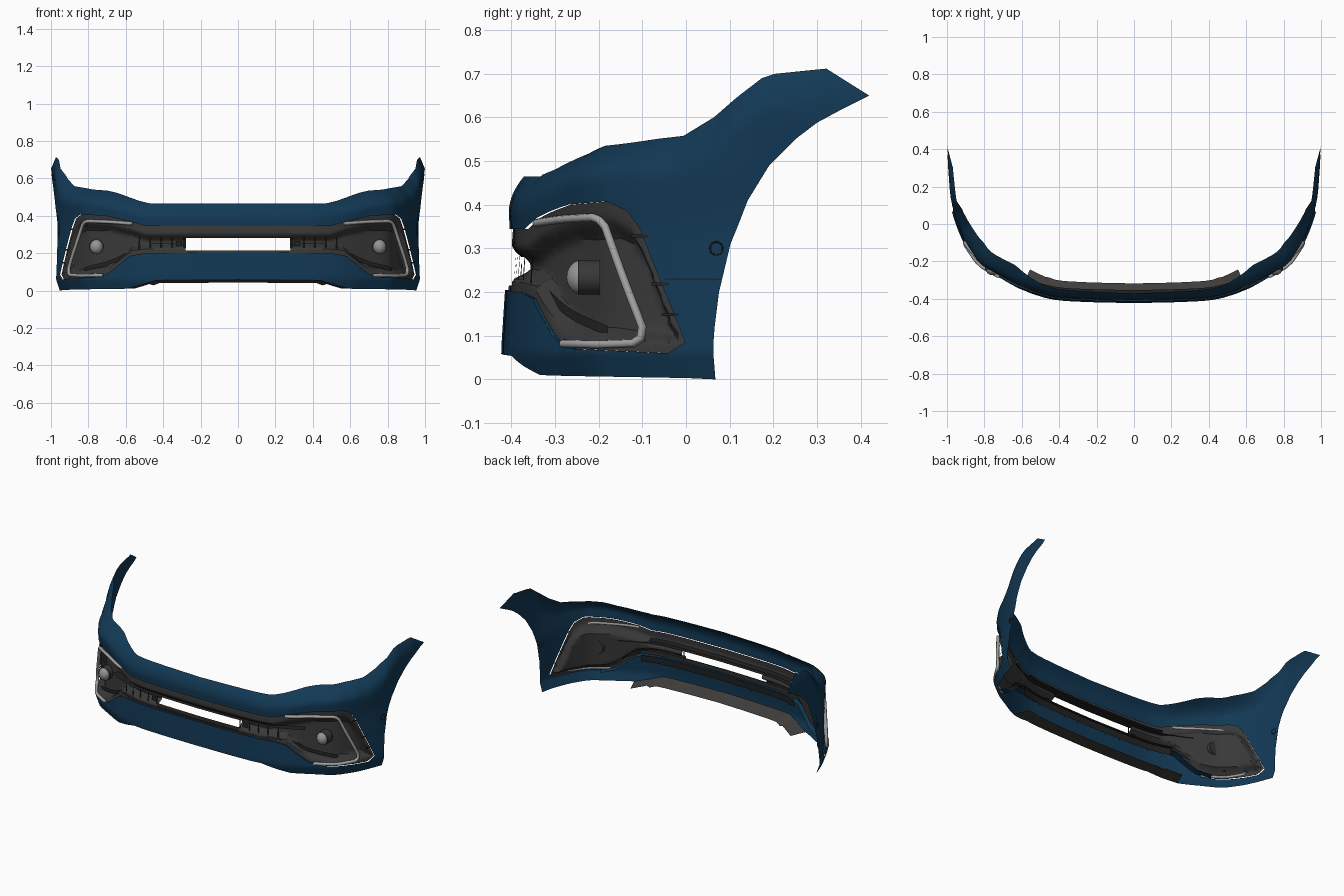
import bpy
import math
from mathutils import Vector

default_cube = bpy.data.objects.get("Cube")
if default_cube:
    bpy.data.objects.remove(default_cube, do_unlink=True)


def material(name, colour):
    mat = bpy.data.materials.new(name)
    mat.use_nodes = True
    rgba = (*colour, 1)
    mat.diffuse_color = rgba
    mat.node_tree.nodes["Principled BSDF"].inputs["Base Color"].default_value = rgba
    return mat


BLUE = material("deep blue paint", (.006, .04, .09))
TRIM = material("dark grey trim", (.04, .04, .04))
BLACK = material("black plastic", (.016, .016, .016))
SILVER = material("silver strip", (.36, .36, .36))
GLASS = material("lamp grey", (.3, .3, .3))
LIP = material("warm grey plastic", (.055, .053, .05))

# Station p runs along the plan: it equals x on the front and y + 1 on the side
PLAN = [(0, 0, -.418), (.3, .3, -.41), (.45, .45, -.395), (.6, .6, -.345),
        (.72, .72, -.28), (.78, .82, -.22), (.85, .875, -.15), (.9, .905, -.1),
        (1, .947, 0), (1.1, .975, .1), (1.25, .99, .25), (1.42, 1, .42)]
TOP = [(0, .465), (.48, .465), (.55, .48), (.74, .535), (.97, .558),
       (1.05, .6), (1.17, .69), (1.2, .7), (1.32, .712), (1.42, .65)]
BOTTOM = [(0, .058), (.44, .055), (.52, .03), (.6, .01), (1, .003), (1.064, 0),
          (1.066, .12), (1.075, .2), (1.1, .31), (1.14, .41), (1.19, .49),
          (1.25, .55), (1.3, .588), (1.35, .615), (1.42, .65)]
OPEN_TOP = [(0, .345), (.5, .345), (.58, .37), (.72, .4), (.81, .408),
            (.86, .385), (.89, .34), (1, .085)]
OPEN_LOW = [(0, .205), (.5, .2), (.58, .185), (.7, .09), (.75, .07),
            (.96, .06), (1, .085)]
SHOULDER = [(0, .04), (.5, .05), (.68, .09), (.85, .085), (1, .06),
            (1.07, .05), (1.12, .03), (1.3, .025), (1.42, 0)]
SECTION = [(0, .015), (.06, -.006), (.2, .003), (.35, .014), (.44, .008), (.6, 0)]


def lookup(table, p):
    """Straight interpolation in a table of pairs."""
    if p <= table[0][0]:
        return table[0][1]
    for (a, va), (b, vb) in zip(table, table[1:]):
        if p <= b:
            return va + (vb - va) * (p - a) / (b - a)
    return table[-1][1]


def plan_slope(i):
    a, b = PLAN[max(i - 1, 0)], PLAN[min(i + 1, len(PLAN) - 1)]
    return Vector((b[1] - a[1], b[2] - a[2])) / (b[0] - a[0])


def plan(p):
    """Smooth plan curve, with its inward normal."""
    i = 0
    while i < len(PLAN) - 2 and p > PLAN[i + 1][0]:
        i += 1
    a, b = PLAN[i], PLAN[i + 1]
    h = b[0] - a[0]
    t = (p - a[0]) / h
    s = t * t * (3 - 2 * t)
    start, end = Vector(a[1:]), Vector(b[1:])
    ma, mb = plan_slope(i), plan_slope(i + 1)
    point = start.lerp(end, s) + h * (t * (1 - t) ** 2 * ma - t * t * (1 - t) * mb)
    tangent = ma.lerp(mb, t).normalized()
    return point, Vector((-tangent.y, tangent.x))


def skin(p, z, inset=0.0):
    point, normal = plan(p)
    reach = max(0, 1 - (lookup(TOP, p) - z) / .09)
    depth = lookup(SECTION, z) + lookup(SHOULDER, p) * reach ** 2 + inset
    spot = point + normal * depth
    return Vector((0 if p == 0 else spot.x, spot.y, z))


def finish(obj, mat, mirror=True, angle=35):
    obj.data.materials.append(mat)
    if mirror:
        mod = obj.modifiers.new("Mirror", "MIRROR")
        mod.use_mirror_merge = True
    bpy.ops.object.select_all(action="DESELECT")
    obj.select_set(True)
    bpy.context.view_layer.objects.active = obj
    if obj.type == "MESH":
        bpy.ops.object.shade_smooth_by_angle(angle=math.radians(angle))


def stations(start, end, *tables):
    """Even stations plus every table corner between two ends."""
    count = max(2, round((end - start) / .02))
    found = {start + (end - start) * i / count for i in range(count + 1)}
    found |= {key for table in tables for key, value in table if start < key < end}
    return sorted(found)


def sheet(name, mat, columns, rows, place):
    """Grid surface; place(p, v) gives (p, z, inset)."""
    verts = [skin(*place(p, r / rows)) for p in columns for r in range(rows + 1)]
    faces = []
    for c in range(len(columns) - 1):
        for r in range(rows):
            k = c * (rows + 1) + r
            faces.append((k, k + rows + 1, k + rows + 2, k + 1))
    mesh = bpy.data.meshes.new(name)
    mesh.from_pydata(verts, [], faces)
    mesh.validate()
    obj = bpy.data.objects.new(name, mesh)
    bpy.context.collection.objects.link(obj)
    finish(obj, mat)
    return obj


def between(low, high, v):
    return low + (high - low) * v


def open_top(p):
    return lookup(OPEN_TOP, p)


def open_low(p):
    return lookup(OPEN_LOW, p)


# Painted shell: above the opening with the fender wings, and below it
sheet("upper_shell", BLUE, stations(0, 1.42, TOP, BOTTOM, OPEN_TOP), 12,
      lambda p, v: (p, between(max(open_top(p), lookup(BOTTOM, p)), lookup(TOP, p), v), 0))
sheet("lower_shell", BLUE, stations(0, 1.064, BOTTOM, OPEN_LOW), 8,
      lambda p, v: (p, between(lookup(BOTTOM, p), max(open_low(p), lookup(BOTTOM, p)), v), 0))
sheet("chin_shelf", BLUE, stations(0, .75, OPEN_LOW), 1,
      lambda p, v: (p, open_low(p), .05 * v))
sheet("under_lip", LIP, stations(0, .6, BOTTOM), 3,
      lambda p, v: (p, lookup(BOTTOM, p) - .015 * v * (p < .5), .1 * v))


# Trim in the opening, dished away from its rim
def dished(p, z):
    edge = min((open_top(p) - z) * .6, z - open_low(p))
    t = min(1, max(0, (edge - .022) / .03))
    return .008 + .04 * t * t * (3 - 2 * t)


def trim(p, v, low=None, high=None):
    z = between(open_low(p) if low is None else low,
                open_top(p) if high is None else high, v)
    return p, z, dished(p, z)


SLOT = .28
sheet("lamp_surround", TRIM, stations(SLOT, 1, OPEN_TOP, OPEN_LOW), 20, trim)
sheet("grille_upper_bar", TRIM, stations(0, SLOT), 5, lambda p, v: trim(p, v, low=.28))
sheet("grille_lower_bar", TRIM, stations(0, SLOT), 2, lambda p, v: trim(p, v, high=.215))

# Grille slats, ribs and sensor brackets
for i, (height, end) in enumerate([(.212, .56), (.283, .68), (.3, .5)]):
    sheet(f"grille_slat_{i}", BLACK, stations(0, end), 1,
          lambda p, v: (p, height, .004 + .05 * v))
for i, place in enumerate([.285, .35, .41, .47, .53]):
    sheet(f"grille_rib_{i}", BLACK, [place, place + .007], 1,
          lambda p, v: (p, between(.212, .283, v), .012))
sheet("sensor_bracket", BLACK, [.3, .335], 1,
      lambda p, v: (p, between(.23, .265, v), .025))
for i, place in enumerate([.1, .2, .3, .4, .5]):
    sheet(f"rear_rib_{i}", BLACK, [place, place + .005], 1,
          lambda p, v: (p, between(.15, .2, v), .05))
sheet("rear_rail", BLACK, stations(0, .55), 1,
      lambda p, v: (p, between(.16, .2, v), .052))

# Air guide beside the lamp, falling toward the lower corner
sheet("air_guide", BLACK, stations(.56, .8), 1,
      lambda p, v: (p, between(.2, .1, (p - .56) / .24) + .022 * v, .03))
for i, (place, height) in enumerate([(.87, .325), (.92, .215), (.945, .145)]):
    sheet(f"corner_fin_{i}", BLACK, [place, place + .02, place + .04], 1,
          lambda p, v: (p, height + .007 * v, -.002))

# Bent light strip
curve = bpy.data.curves.new("light_strip", "CURVE")
curve.dimensions = "3D"
curve.bevel_depth = .0095
curve.bevel_resolution = 2
curve.use_fill_caps = True
path = [(.57, .358), (.68, .366), (.775, .371), (.79, .365), (.803, .35),
        (.85, .238), (.9, .12), (.897, .095), (.88, .083), (.8, .08), (.72, .082)]
spots = []
for a, b in zip(path, path[1:]):
    for step in range(3):
        spots.append(skin(between(a[0], b[0], step / 3), between(a[1], b[1], step / 3), .002))
spots.append(skin(*path[-1], .002))
spline = curve.splines.new("POLY")
spline.points.add(len(spots) - 1)
for point, spot in zip(spline.points, spots):
    point.co = (*spot, 1)
strip = bpy.data.objects.new("light_strip", curve)
bpy.context.collection.objects.link(strip)
finish(strip, SILVER)

# Round lamp and its housing
for side, label in ((1, "left"), (-1, "right")):
    bpy.ops.mesh.primitive_uv_sphere_add(segments=24, ring_count=14, radius=.036,
                                         location=(side * .757, -.238, .234))
    lamp = bpy.context.object
    lamp.name = f"{label}_lamp"
    lamp.scale.z = 1.1
    finish(lamp, GLASS, mirror=False, angle=60)
    bpy.ops.mesh.primitive_cylinder_add(vertices=24, radius=.04, depth=.05,
                                        location=(side * .757, -.222, .234),
                                        rotation=(math.pi / 2, 0, 0))
    housing = bpy.context.object
    housing.name = f"{label}_lamp_housing"
    finish(housing, TRIM, mirror=False)

# Side sensor ring and panel seam
bpy.ops.mesh.primitive_torus_add(major_radius=.015, minor_radius=.002, major_segments=20,
                                 minor_segments=6, location=skin(1.067, .3),
                                 rotation=(0, math.pi / 2, -.25))
ring = bpy.context.object
ring.name = "sensor_ring"
bpy.ops.object.transform_apply(location=True, rotation=True, scale=True)
finish(ring, BLACK)
sheet("side_seam", BLACK, stations(.95, 1.078), 1,
      lambda p, v: (p, .228 + .003 * v, -.0015))
